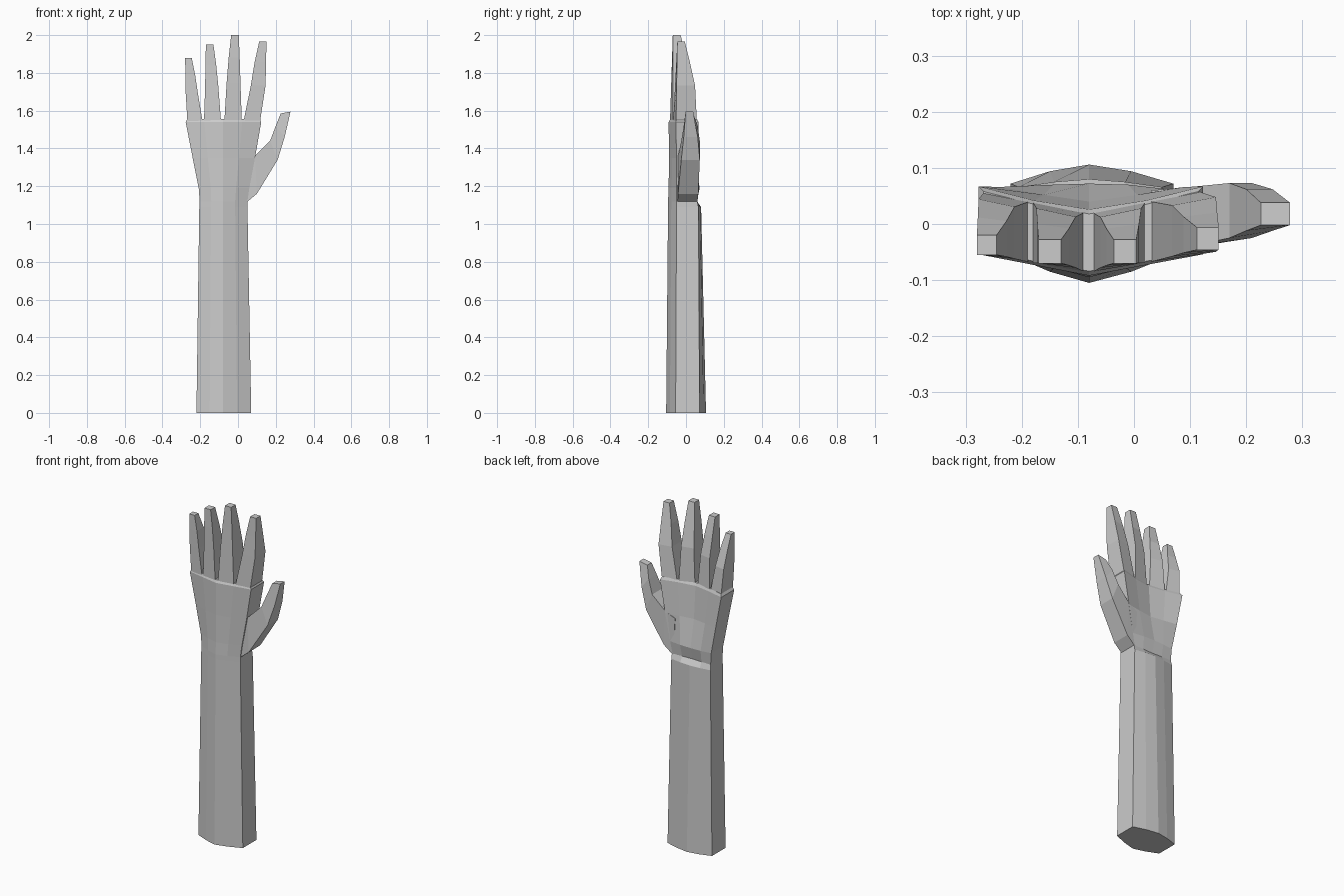
import bpy, bmesh

if "Cube" in bpy.data.objects:
    bpy.data.objects.remove(bpy.data.objects["Cube"])

skin = bpy.data.materials.new("plain grey")
skin.diffuse_color = (0.6, 0.6, 0.6, 1)
skin.use_nodes = True
skin.node_tree.nodes["Principled BSDF"].inputs["Base Color"].default_value = skin.diffuse_color


def loft(name, rings):
    """Skin a closed tube through rings of equal point count, capped at both ends."""
    bm = bmesh.new()
    loops = [[bm.verts.new(p) for p in ring] for ring in rings]
    n = len(loops[0])
    for a, b in zip(loops, loops[1:]):
        for i in range(n):
            j = (i + 1) % n
            bm.faces.new((a[i], a[j], b[j], b[i]))
    bm.faces.new(loops[0][::-1])
    bm.faces.new(loops[-1])
    bmesh.ops.recalc_face_normals(bm, faces=bm.faces)
    me = bpy.data.meshes.new(name)
    bm.to_mesh(me)
    bm.free()
    me.materials.append(skin)
    ob = bpy.data.objects.new(name, me)
    bpy.context.collection.objects.link(ob)
    return ob


def ten_sided(z, xl, xr, front, back):
    """Flat-sided oval: front/back give y at the edge, quarter and centre."""
    c = -0.08
    xs = [xl, (xl + c) / 2, c, (xr + c) / 2, xr]
    k = (0, 1, 2, 1, 0)
    lower = [(x, front[i], z) for x, i in zip(xs, k)]
    upper = [(x, back[i], z) for x, i in zip(xs, k)]
    return lower + upper[::-1]


# forearm and palm, hollowed on the back towards the knuckles
loft("forearm_and_palm", [ten_sided(*r) for r in (
    (0.00, -0.22, 0.07, (-0.055, -0.085, -0.105), (0.072, 0.094, 0.106)),
    (1.09, -0.205, 0.05, (-0.05, -0.078, -0.095), (0.066, 0.075, 0.08)),
    (1.12, -0.203, 0.05, (-0.05, -0.078, -0.095), (0.06, 0.058, 0.055)),
    (1.19, -0.208, 0.06, (-0.05, -0.076, -0.092), (0.062, 0.070, 0.072)),
    (1.35, -0.24, 0.09, (-0.05, -0.074, -0.09), (0.066, 0.052, 0.04)),
    (1.54, -0.277, 0.123, (-0.054, -0.073, -0.092), (0.067, 0.042, 0.026)),
    (1.555, -0.268, 0.115, (-0.05, -0.067, -0.084), (0.058, 0.034, 0.018)),
)])

# thumb: outer edge (x, z), inner edge (x, z), front y, back y
thumb = (
    ((0.04, 1.11), (0.03, 1.33), -0.045, 0.06),
    ((0.10, 1.16), (0.09, 1.36), -0.042, 0.065),
    ((0.21, 1.34), (0.17, 1.44), -0.025, 0.073),
    ((0.247, 1.46), (0.20, 1.52), -0.012, 0.062),
    ((0.278, 1.595), (0.226, 1.585), -0.002, 0.038),
)
loft("thumb", [[(o[0], f, o[1]), (o[0], b, o[1]), (i[0], b, i[1]), (i[0], f, i[1])]
               for o, i, f, b in thumb])


def finger(name, base, mid, tip, top, tip_y):
    """Four-sided tapering finger rooted on the curved knuckle line."""
    rings = []
    late = [0.55 * m + 0.45 * t for m, t in zip(mid, tip)]
    for t, xs, bend in ((0, base, 0), (0.45, mid, 0.15), (0.74, late, 0.58), (1, tip, 1)):
        z = 1.545 + (top - 1.545) * t
        row = []
        for i, x in enumerate(xs):
            d = abs(base[i] + 0.08)
            front = -0.086 + 0.17 * d
            back = 0.018 + 0.2 * d
            row.append(((x, front + (tip_y[0] - front) * t, z),
                        (x, back + (tip_y[1] - back) * bend, z)))
        (lf, lb), (rf, rb) = row
        rings.append([lf, rf, rb, lb])
    loft(name, rings)


finger("little_finger", (-0.268, -0.188), (-0.277, -0.213), (-0.28, -0.245), 1.88, (-0.055, -0.02))
finger("ring_finger", (-0.18, -0.09), (-0.174, -0.104), (-0.17, -0.13), 1.95, (-0.07, -0.028))
finger("middle_finger", (-0.072, 0.02), (-0.06, 0.013), (-0.036, 0.004), 2.0, (-0.07, -0.028))
finger("index_finger", (0.03, 0.117), (0.068, 0.146), (0.112, 0.151), 1.965, (-0.046, -0.006))
